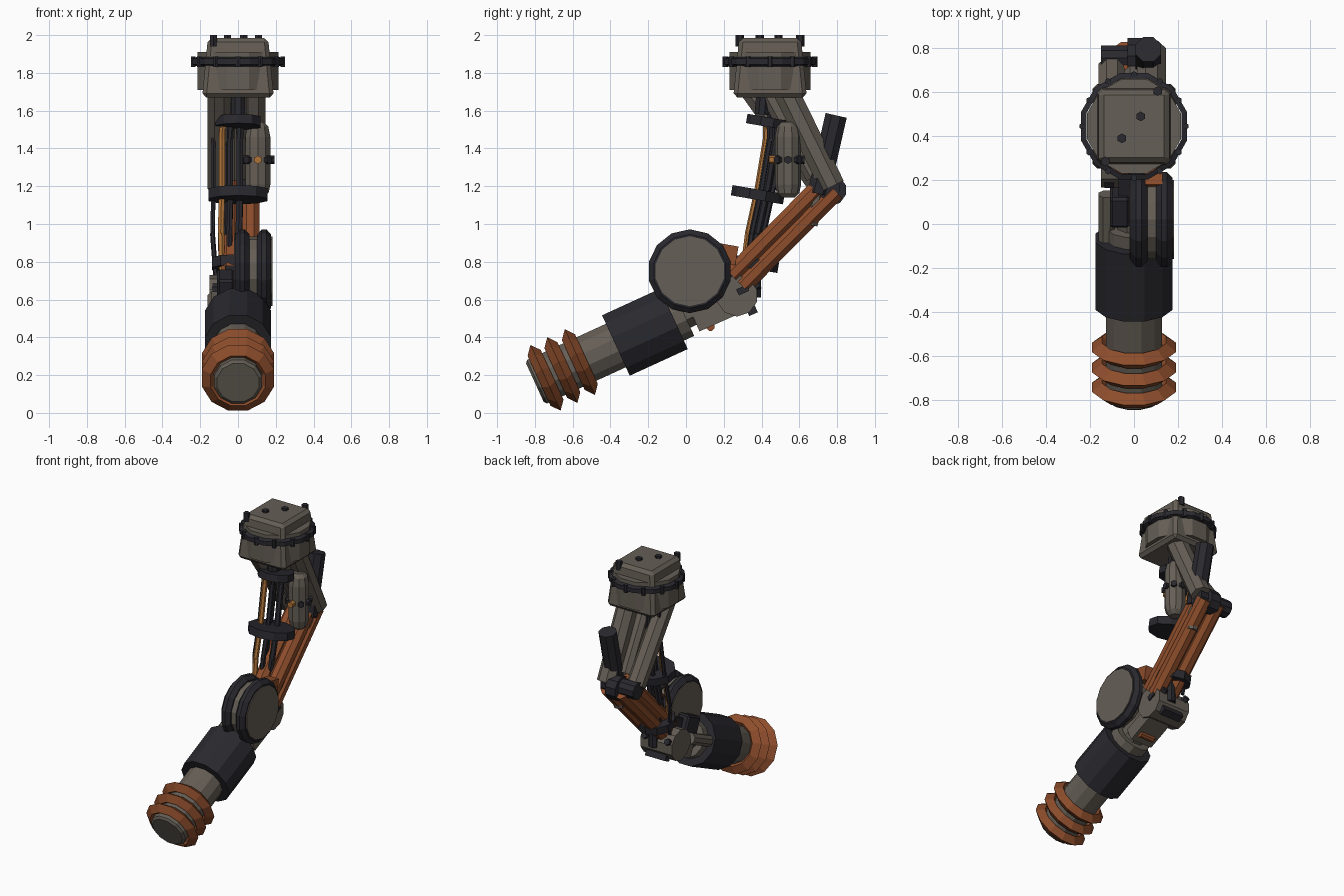
import bpy, bmesh, math
from mathutils import Vector, Matrix

if "Cube" in bpy.data.objects:
    bpy.data.objects.remove(bpy.data.objects["Cube"])


def material(name, rgb):
    m = bpy.data.materials.new(name)
    m.diffuse_color = (*rgb, 1)
    m.use_nodes = True
    m.node_tree.nodes["Principled BSDF"].inputs["Base Color"].default_value = m.diffuse_color
    return m


GREY = material("worn_grey", (0.13, 0.112, 0.092))
BLACK = material("dark_metal", (0.022, 0.022, 0.028))
RUST = material("rust_orange", (0.27, 0.075, 0.025))
AMBER = material("amber_cable", (0.42, 0.17, 0.04))


def finish(name, bm, mat, matrix=Matrix(), bevel=0):
    bmesh.ops.recalc_face_normals(bm, faces=bm.faces)
    me = bpy.data.meshes.new(name)
    bm.to_mesh(me)
    bm.free()
    ob = bpy.data.objects.new(name, me)
    ob.matrix_world = matrix
    me.materials.append(mat)
    bpy.context.collection.objects.link(ob)
    if bevel:
        mod = ob.modifiers.new("bevel", 'BEVEL')
        mod.width, mod.segments = bevel, 1
    return ob


def lathe(name, origin, axis, profile, sides, mat, ring=False, scale=(1, 1)):
    """Turn (distance along axis, radius) points; ring=True closes the section."""
    bm = bmesh.new()
    loops = []
    for t, r in profile:
        loops.append([bm.verts.new((r * scale[0] * math.cos(a), r * scale[1] * math.sin(a), t))
                      for a in ((i + .5) * math.tau / sides for i in range(sides))])
    pairs = list(zip(loops, loops[1:]))
    if ring:
        pairs.append((loops[-1], loops[0]))
    else:
        bm.faces.new(loops[0])
        bm.faces.new(loops[-1])
    for a, b in pairs:
        for i in range(sides):
            j = (i + 1) % sides
            bm.faces.new((a[i], a[j], b[j], b[i]))
    rot = Vector(axis).to_track_quat('Z', 'Y').to_matrix().to_4x4()
    return finish(name, bm, mat, Matrix.Translation(origin) @ rot)


def rod(name, p, q, r, mat, sides=8, r2=None):
    d = Vector(q) - Vector(p)
    return lathe(name, p, d, [(0, r), (d.length, r2 or r)], sides, mat)


def box(name, centre, size, mat, tilt=0, taper=1, bevel=0):
    bm = bmesh.new()
    bmesh.ops.create_cube(bm, size=1)
    for v in bm.verts:
        k = taper if v.co.z > 0 else 1
        v.co = Vector((v.co.x * size[0] * k, v.co.y * size[1] * k, v.co.z * size[2]))
    m = Matrix.Translation(centre) @ Matrix.Rotation(math.radians(tilt), 4, 'X')
    return finish(name, bm, mat, m, bevel)


# Shoulder housing: tapered block, collar, ring and bolts
SY = 0.445
box("shoulder_block", (0, SY, 1.827), (.38, .39, .315), GREY, taper=.84, bevel=.022)
lathe("shoulder_collar", (0, SY, 0), (0, 0, 1), [(1.71, .222), (1.91, .222)], 12, GREY)
lathe("shoulder_ring", (0, SY, 0), (0, 0, 1),
      [(1.835, .225), (1.845, .25), (1.875, .25), (1.885, .225)], 12, BLACK, ring=True)
for i in range(12):
    a = i * math.tau / 12
    p = Vector((.237 * math.cos(a), SY + .237 * math.sin(a), 1.832))
    rod("ring_bolt", p, p + Vector((0, 0, .055)), .014, BLACK, 6)
for x, y in ((-.13, .285), (-.055, .39), (.03, .49), (.108, .605)):
    rod("top_bolt", (x, y, 1.94), (x, y, 2), .022, BLACK, 6)

# Upper arm grey beams and the cross elbow
rod("upper_beam_left", (-.1, .34, 1.72), (-.1, .71, 1.2), .066, GREY)
rod("upper_beam_right", (.08, .51, 1.74), (.08, .775, 1.2), .072, GREY)
rod("upper_beam_centre", (0, .42, 1.72), (0, .68, 1.25), .05, GREY)
rod("elbow_pin", (-.15, .755, 1.19), (.11, .755, 1.19), .06, BLACK, 10)
rod("elbow_hub", (-.03, .765, 1.18), (.05, .765, 1.18), .085, BLACK, 10)

# Rear piston
rod("piston_sleeve", (.065, .795, 1.575), (.065, .70, 1.16), .062, BLACK)
rod("piston_rod", (.065, .70, 1.18), (.065, .66, .995), .04, GREY)

# Rust coloured lower beams: bundle of four rods
u = Vector((0, .45, .46)).normalized()
n = Vector((0, u.z, -u.y))
for x in (-.04, .065):
    for s in (-.04, .04):
        off = Vector((x, 0, 0)) + n * s
        rod("rust_rod", Vector((0, .27, .7)) + off, Vector((0, .765, 1.2)) + off, .052, RUST)
box("rust_bracket", (.09, .22, .84), (.08, .1, .1), RUST, tilt=-10)

# Side canister with a belt of studs
POD = Vector((.105, .54, 0))
lathe("canister", POD, (0, 0, 1), [(1.14, .035), (1.165, .06), (1.21, .07), (1.46, .07),
                                   (1.515, .058), (1.54, .035)], 10, GREY)
for i in range(8):
    a = i * math.tau / 8
    d = Vector((math.cos(a), math.sin(a), 0))
    c = POD + Vector((0, 0, 1.34))
    rod("canister_stud", c + d * .05, c + d * (.1 if i == 6 else .087), .022,
        AMBER if i == 6 else BLACK, 6)

# Cable bundle with three clamp discs
tilt = Vector((0, .17, .98))
for y, z, rx, ry, h in ((.36, .79, .125, .13, .055), (.38, 1.155, .163, .14, .055),
                        (.43, 1.54, .125, .11, .05)):
    lathe("cable_clamp", (.0 if rx > .13 or z > 1.5 else -.02, y, z), tilt,
          [(-h / 2, 1), (h / 2, 1)], 10, BLACK, scale=(rx, ry))
for x, dy, r, mat in ((-.13, .02, .013, BLACK), (-.085, -.03, .018, AMBER),
                      (-.04, -.01, .017, BLACK), (.01, .02, .02, BLACK), (-.06, .05, .015, BLACK)):
    pts = [(x * .75 - .02, .33 + dy, .72), (x - .005, .36 + dy, .95), (x, .41 + dy, 1.18),
           (x, .455 + dy, 1.45), (x * .9, .46 + dy, 1.7)]
    for p, q in zip(pts, pts[1:]):
        rod("cable", p, q, r, mat, 6)
rod("cable_plug", (0, .40, 1.58), (0, .41, 1.7), .04, BLACK)

# Big side drum: black rims, grey waist and faces
lathe("drum_core", (0, .02, .75), (1, 0, 0), [(-.02, .185), (.182, .185)], 14, GREY)
for x in (-.015, .1):
    lathe("drum_rim", (x, .02, .75), (1, 0, 0),
          [(0, .175), (0, .19), (.025, .222), (.05, .222), (.076, .195), (.076, .175)],
          14, BLACK, ring=True)

# Forearm along its own slanted axis
BASE = Vector((0, -.80, .16))
AX = Vector((0, .909, .417))
lathe("forearm_shaft", BASE, AX, [(0, .115), (.012, .131), (.87, .131)], 12, GREY)
lathe("forearm_sleeve", BASE, AX, [(.472, .182), (.81, .182)], 12, BLACK)
for t in (.062, .16, .262):
    lathe("rust_ring", BASE, AX, [(t - .038, .15), (t, .112), (t + .038, .15), (t, .198)],
          12, RUST, ring=True)
side = Vector((-.125, 0, .02))
rod("forearm_side_rod", BASE + AX * .78 + side, BASE + AX * 1.03 + side, .04, GREY)
rod("forearm_link", BASE + AX * .8, BASE + AX * 1.15, .085, GREY)

# Lower elbow joint
rod("joint_disc", (-.15, .27, .62), (.1, .27, .62), .11, GREY, 10)
box("joint_housing", (.0, .17, .53), (.17, .26, .1), GREY, tilt=24)
box("joint_cover", (-.065, .08, .66), (.09, .15, .16), BLACK, tilt=24, bevel=.012)
box("joint_lug", (-.02, .345, .55), (.16, .05, .06), BLACK, tilt=24)
box("joint_clip", (.095, .30, .65), (.03, .06, .035), BLACK, tilt=24)
rod("joint_strut", (.0, .365, .61), (.0, .365, .77), .035, BLACK)
for x in (-.12, .06):
    rod("joint_spoke", (x, .27, .62), (x, .39, .68), .022, BLACK, 6)
box("drum_mount", (.0, .17, .68), (.14, .18, .14), BLACK, tilt=24)
rod("rust_pin", (-.05, .13, .455), (.06, .13, .455), .022, RUST)
rod("joint_left_nub", (-.135, .2, .65), (-.09, .2, .65), .04, BLACK)
